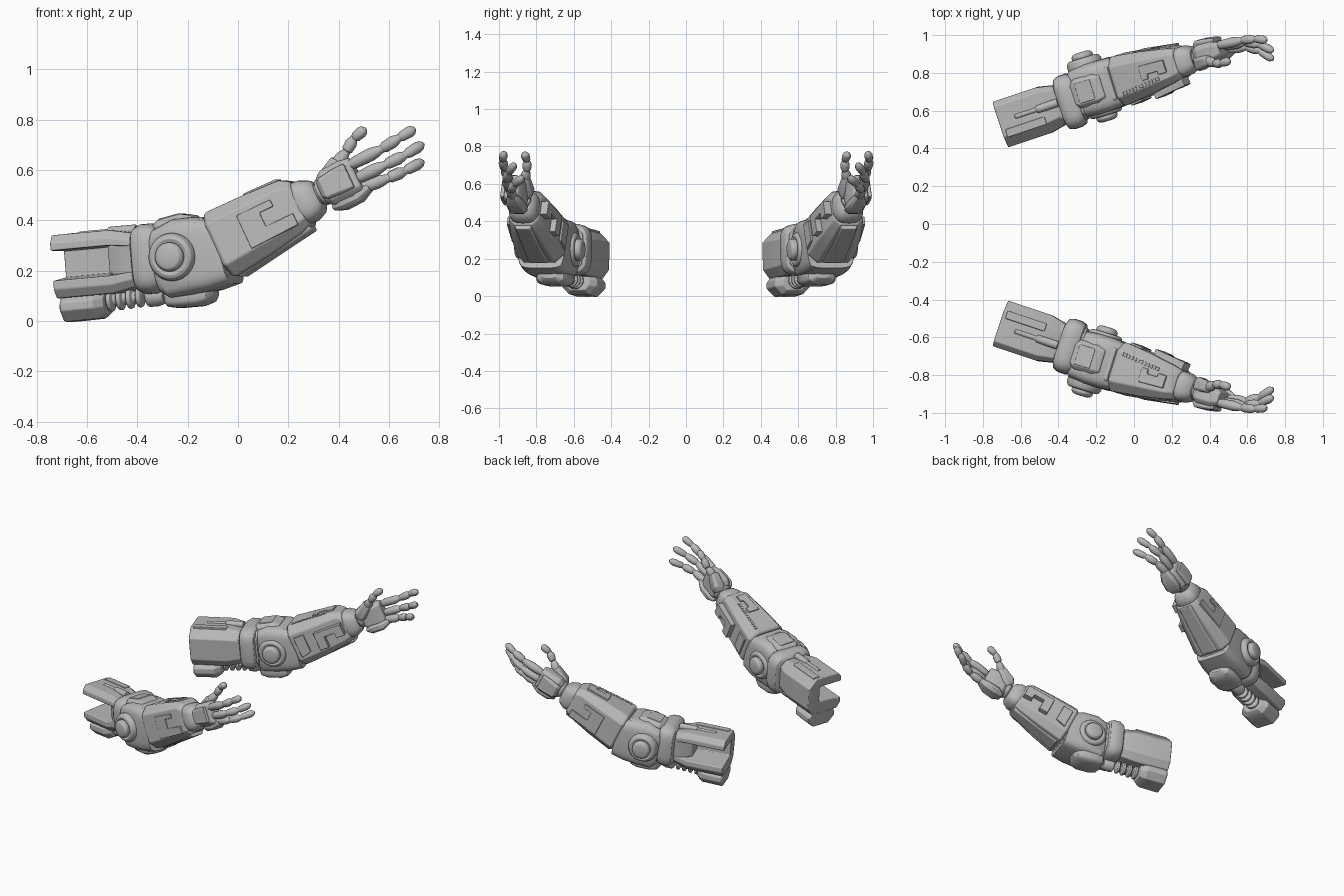
import bpy, bmesh
from math import sin, cos, pi, radians, copysign
from mathutils import Matrix, Vector

cube = bpy.data.objects.get("Cube")
if cube:
    bpy.data.objects.remove(cube)

grey = bpy.data.materials.new("neutral grey")
grey.use_nodes = True
grey.diffuse_color = (0.48, 0.48, 0.48, 1)
grey.node_tree.nodes["Principled BSDF"].inputs["Base Color"].default_value = grey.diffuse_color


def move(x, y, z):
    return Matrix.Translation((x, y, z))


def rot(degrees, axis):
    return Matrix.Rotation(radians(degrees), 4, axis)


def frame(origin, yaw, pitch):
    return move(*origin) @ rot(yaw, 'Z') @ rot(-pitch, 'Y')


# limb frames: x along the limb, -y to the outer side
UPPER = frame((-0.2, -0.695, 0.26), -18.4, 5)
ELBOW = frame((-0.2, -0.72, 0.25), -17, 15)
FORE = frame((-0.2, -0.72, 0.245), -17, 26)


def finish(name, bm, matrix, bevel):
    """Place the mesh, soften its edges and mirror it to the other arm."""
    bmesh.ops.recalc_face_normals(bm, faces=bm.faces)
    bm.transform(matrix)
    for f in bm.faces:
        f.smooth = True
    mesh = bpy.data.meshes.new(name)
    bm.to_mesh(mesh)
    bm.free()
    mesh.materials.append(grey)
    ob = bpy.data.objects.new(name, mesh)
    bpy.context.collection.objects.link(ob)
    if bevel:
        mod = ob.modifiers.new("Soft edges", 'BEVEL')
        mod.width = bevel
        mod.segments = 2
        mod.limit_method = 'ANGLE'
        mod.angle_limit = radians(32)
        mod.harden_normals = True
    mod = ob.modifiers.new("Other arm", 'MIRROR')
    mod.use_axis = (False, True, False)
    mod.use_mirror_merge = False
    return ob


def skin(name, matrix, rings, bevel=0.006):
    """Bridge equal rings of points and cap both ends."""
    bm = bmesh.new()
    rows = [[bm.verts.new(p) for p in ring] for ring in rings]
    n = len(rows[0])
    for a, b in zip(rows, rows[1:]):
        for i in range(n):
            j = (i + 1) % n
            bm.faces.new((a[i], a[j], b[j], b[i]))
    bm.faces.new(rows[0])
    bm.faces.new(rows[-1])
    return finish(name, bm, matrix, bevel)


def round_loft(name, matrix, stations, power=2.0, sides=28, bevel=0.004):
    """Stations are (along, half width, half height, centre height)."""
    def super_ring(x, hw, hh, zc=0.0):
        out = []
        for i in range(sides):
            c, s = cos(2 * pi * i / sides), sin(2 * pi * i / sides)
            out.append((x, hw * copysign(abs(c) ** (2 / power), c),
                        zc + hh * copysign(abs(s) ** (2 / power), s)))
        return out
    return skin(name, matrix, [super_ring(*s) for s in stations], bevel)


def lathe(name, matrix, profile, sides=28, bevel=0.004):
    return round_loft(name, matrix, [(x, r, r) for x, r in profile], 2, sides, bevel)


def facet_loft(name, matrix, stations, bevel=0.008):
    """Stations are (along, half width, top, bottom, chamfer)."""
    rings = []
    for x, w, t, b, c in stations:
        half = [(w - c, t), (w, t - c), (w, b + c), (w - c, b)]
        rings.append([(x, y, z) for y, z in half] + [(x, -y, z) for y, z in reversed(half)])
    return skin(name, matrix, rings, bevel)


def box(name, matrix, centre, half, bevel=0.008):
    bm = bmesh.new()
    bmesh.ops.create_cube(bm, size=2)
    bm.transform(Matrix.Diagonal((*half, 1)))
    return finish(name, bm, matrix @ move(*centre), bevel)


def plate(name, matrix, outline, thick, bevel=0.004):
    return skin(name, matrix, [[(x, y, z) for x, y in outline] for z in (-0.01, thick)], bevel)


# upper arm: a channel open on the outer side
channel = [(-.127, .095), (-.1, .127), (.07, .127), (.127, .07), (.127, -.075), (.09, -.125),
           (-.1, -.125), (-.127, -.09), (-.127, -.055), (.04, -.04), (.04, .065), (-.127, .065)]
skin("upper_arm_shell", UPPER,
     [[(x, y * k, z * k) for y, z in channel] for x, k in ((-.53, 1), (-.29, 1), (-.2, .85))])
facet_loft("upper_arm_core", UPPER, [(-.31, .07, .09, -.07, .03), (-.24, .105, .105, -.105, .04),
                                     (-.08, .12, .12, -.12, .04)])
box("upper_arm_top_bar", UPPER, (-.40, .055, .122), (.11, .022, .01), .005)
lathe("upper_arm_piston", UPPER @ move(0, -.015, .12),
      [(-.44, .014), (-.32, .014), (-.315, .022), (-.2, .022)], 16)

# canister and bellows under the upper arm
facet_loft("canister", UPPER @ move(0, .01, -.16),
           [(-.525, .098, .05, -.055, .042), (-.515, .104, .06, -.06, .044),
            (-.385, .1, .06, -.058, .042), (-.35, .065, .045, -.038, .025)])
bellows = []
for i in range(4):
    x = -.35 + i * .041
    bellows += [(x, .024), (x + .007, .047 - i * .002), (x + .022, .047 - i * .002), (x + .029, .024)]
lathe("bellows", UPPER @ move(0, 0, -.147), bellows)
lathe("bellows_cuff", UPPER @ move(0, 0, -.147),
      [(-.185, .034), (-.175, .043), (-.135, .043), (-.11, .035)])

# collar and elbow
round_loft("collar", UPPER, [(-.2, .115, .115), (-.19, .138, .128), (-.165, .148, .14),
                             (-.125, .148, .14), (-.1, .138, .13), (-.09, .115, .115)], 4, 40)
round_loft("elbow_body", ELBOW,
           [(-.12, .11, .11, 0), (-.09, .13, .14, 0), (0, .14, .156, .005),
            (.09, .138, .151, -.005), (.17, .128, .13, -.02)], 5, 40)
facet_loft("elbow_top_cap", ELBOW @ move(-.01, 0, .14),
           [(-.1, .05, .012, -.03, .01), (-.06, .08, .034, -.03, .02),
            (.04, .08, .034, -.03, .02), (.085, .065, .015, -.03, .01)])
box("elbow_top_inset", ELBOW, (-.02, 0, .172), (.045, .055, .006), .005)
round_loft("elbow_under_pad", UPPER @ move(0.005, 0, -.16),
           [(-.105, .05, .02), (-.09, .075, .038), (-.05, .09, .046),
            (.04, .09, .046), (.08, .075, .034), (.1, .04, .012)], 3.5)
for side, label in ((-1, "outer"), (1, "inner")):
    hub = ELBOW @ move(-.005 + side * .015, -.01, .003 - side * .007) @ rot(90 * side, 'Z')
    lathe(label + "_elbow_ring", hub, [(.1, .095), (.14, .095), (.158, .086), (.165, .072), (.158, .058)], 36)
    lathe(label + "_elbow_button", hub, [(.12, .058), (.178, .058), (.19, .048), (.195, .03)], 32)

# forearm with a seam band at the elbow end
facet_loft("forearm", FORE, [(.155, .125, .115, -.145, .045), (.17, .136, .125, -.158, .05),
                             (.33, .118, .12, -.143, .045), (.49, .092, .11, -.12, .035),
                             (.53, .078, .085, -.105, .03)])
facet_loft("forearm_seam_band", FORE, [(.1, .122, .128, -.135, .045), (.15, .13, .117, -.146, .045)])
facet_loft("forearm_under_ridge", FORE @ move(.345, 0, -.136) @ rot(-6, 'Y'),
           [(-.17, .06, .02, -.012, .01), (.18, .045, .02, -.012, .01)])

# raised panels on the forearm
outer_face = FORE @ move(.35, -.11, -.01) @ rot(7.2, 'Z') @ rot(90, 'X')
inner_face = FORE @ move(.35, .113, -.01) @ rot(-7.2, 'Z') @ rot(90, 'X') @ Matrix.Scale(-1, 4, (0, 0, 1))
top_face = FORE @ move(.37, 0, .116) @ rot(2.5, 'Y')
bracket = [(-.06, .06), (.09, .06), (.09, .03), (.03, .03), (.03, -.03),
           (.15, -.03), (.15, -.08), (-.06, -.085)]
plate("outer_bracket_panel", outer_face, bracket, .01)
hook = [(-.02, .05), (.17, .05), (.17, -.03), (.11, -.03), (.11, .005), (.04, .005), (.04, -.07), (-.02, -.07)]
plate("inner_hook_panel", inner_face, hook, .034)
plate("inner_rear_panel", inner_face, [(-.16, .06), (-.09, .06), (-.09, -.06), (-.16, -.08)], .012)
plate("top_notched_panel", top_face,
      [(-.04, -.045), (.11, -.04), (.11, .03), (.06, .03), (.06, .01), (0, .01), (0, .035), (-.04, .035)], .01)
for i in range(12):
    box("forearm_edge_rib", top_face, (-.17 + i * .02, .072 - i * .002, -.001), (.006, .01, .006), .002)

# wrist
round_loft("wrist_cuff", FORE, [(.5, .07, .078, -.008), (.52, .08, .09, -.008), (.555, .08, .088, -.01),
                                (.59, .066, .072, -.012), (.605, .05, .055, -.012)], 3)
lathe("wrist", FORE @ move(0, 0, -.005),
      [(.58, .046), (.61, .046), (.615, .056), (.635, .056), (.64, .046), (.67, .046)])

# palm
facet_loft("palm", FORE @ move(0, -.005, 0),
           [(.625, .038, .052, -.06, .015), (.655, .056, .072, -.078, .022),
            (.74, .054, .074, -.08, .022), (.785, .036, .066, -.072, .015)])
facet_loft("back_of_hand_plate", FORE @ move(0, -.06, 0),
           [(.63, .012, .03, -.035, .006), (.65, .026, .042, -.05, .01),
            (.71, .022, .05, -.055, .01), (.765, .01, .05, -.055, .006)], .004)
facet_loft("palm_heel", FORE @ move(0, .012, -.08),
           [(.635, .03, .01, -.015, .01), (.675, .052, .025, -.03, .015),
            (.75, .048, .025, -.03, .015), (.805, .028, .025, -.008, .01)])
facet_loft("thumb_base", FORE @ move(.675, .035, .05) @ rot(-35, 'Y'),
           [(-.065, .025, .028, -.028, .01), (-.03, .04, .042, -.04, .016), (.06, .027, .028, -.028, .01)])

# fingers: waisted bones strung along each path
fingers = {
    "upper_finger": [(.445, -.945, .62), (.57, -.972, .683), (.64, -.98, .727), (.705, -.973, .765)],
    "middle_finger": [(.47, -.94, .565), (.585, -.962, .62), (.665, -.95, .66), (.738, -.915, .705)],
    "lower_finger": [(.48, -.925, .525), (.595, -.937, .567), (.665, -.917, .597), (.738, -.87, .635)],
    "thumb": [(.375, -.87, .6), (.43, -.85, .672), (.46, -.85, .725), (.508, -.865, .765)]}
for name, path in fingers.items():
    path = [Vector(p) for p in path]
    for i, (a, b) in enumerate(zip(path, path[1:])):
        d = b - a
        size, r = d.length, .027 - .002 * i
        turn = move(*a) @ d.to_track_quat('X', 'Z').to_matrix().to_4x4()
        end = .3 if i == 2 else .6
        lathe(name + "_bone", turn, [(0, r * .6), (size * .15, r * .9), (size * .4, r * .95),
                                     (size * .65, r), (size * .85, r * .82), (size, r * end)], 14, 0.002)
        lathe(name + "_joint", turn, [(-.016, r * .45), (-.008, r * .68), (.008, r * .68), (.016, r * .45)], 12, 0)
